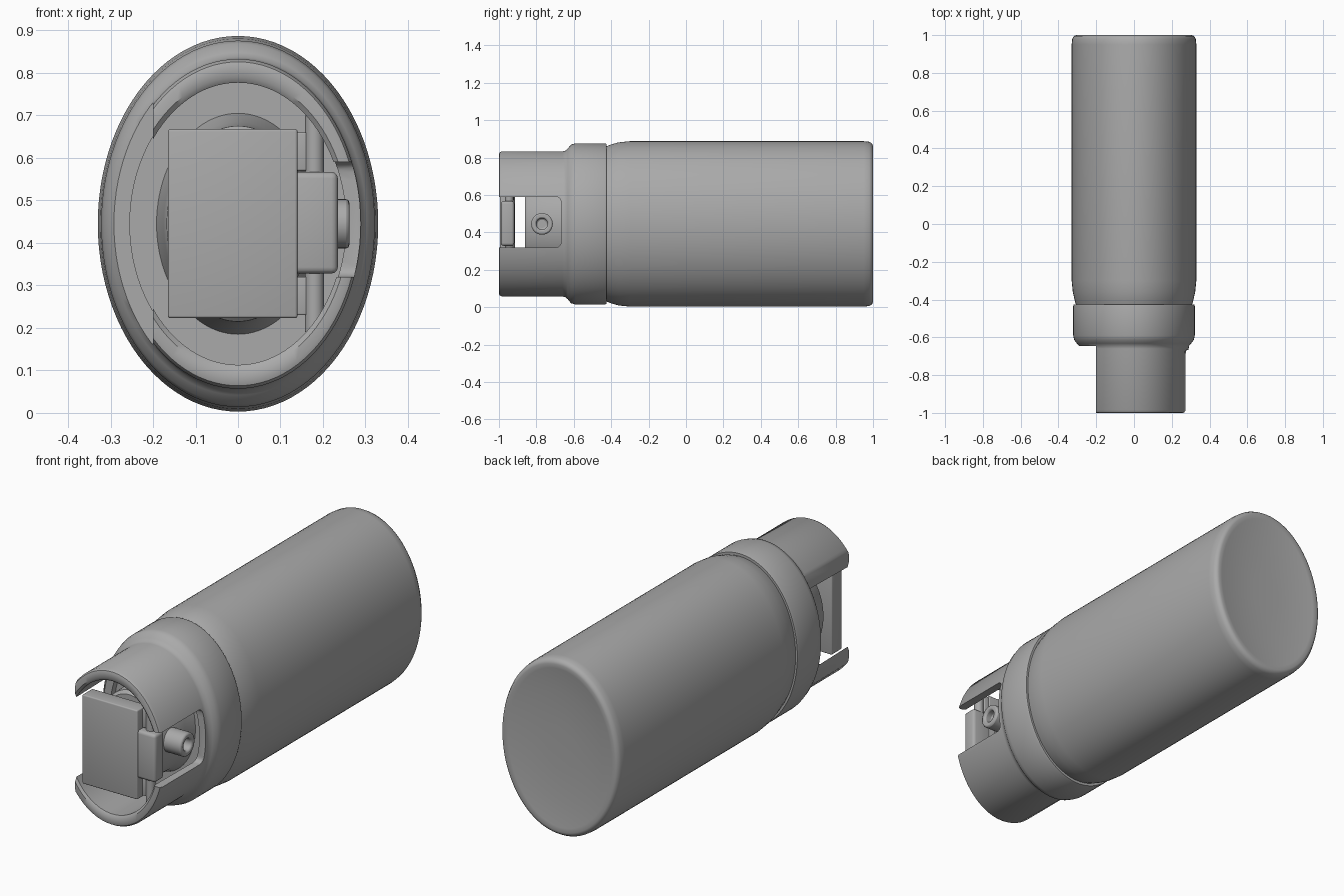
import bpy, bmesh, math
from mathutils import Vector, Matrix

if "Cube" in bpy.data.objects:
    bpy.data.objects.remove(bpy.data.objects["Cube"], do_unlink=True)

CZ = 0.445  # height of the long axis

grey = bpy.data.materials.new("plain grey")
grey.use_nodes = True
COLOR = (0.4, 0.4, 0.4, 1)
grey.diffuse_color = COLOR
grey.node_tree.nodes["Principled BSDF"].inputs["Base Color"].default_value = COLOR


def finish(name, bm):
    bmesh.ops.recalc_face_normals(bm, faces=bm.faces)
    mesh = bpy.data.meshes.new(name)
    bm.to_mesh(mesh)
    bm.free()
    obj = bpy.data.objects.new(name, mesh)
    bpy.context.collection.objects.link(obj)
    mesh.materials.append(grey)
    return obj


def smooth(obj, angle=40):
    bpy.ops.object.select_all(action="DESELECT")
    obj.select_set(True)
    bpy.context.view_layer.objects.active = obj
    bpy.ops.object.shade_smooth_by_angle(angle=math.radians(angle))


def loft(name, profile, segments=96):
    """Closed elliptical solid along y from (y, x radius, z radius) rings."""
    bm = bmesh.new()
    rings = []
    for y, rx, rz in profile:
        angles = [math.tau * i / segments for i in range(segments)]
        rings.append([bm.verts.new((rx * math.cos(a), y, CZ + rz * math.sin(a))) for a in angles])
    for a, b in zip(rings, rings[1:]):
        for i in range(segments):
            j = (i + 1) % segments
            bm.faces.new((a[i], a[j], b[j], b[i]))
    bm.faces.new(rings[0])
    bm.faces.new(rings[-1])
    return finish(name, bm)


def box(name, lo, hi, bevel=0.0):
    lo, hi = Vector(lo), Vector(hi)
    bm = bmesh.new()
    bmesh.ops.create_cube(bm, size=1)
    bmesh.ops.scale(bm, vec=hi - lo, verts=bm.verts)
    bmesh.ops.translate(bm, vec=(lo + hi) / 2, verts=bm.verts)
    if bevel:
        bmesh.ops.bevel(bm, geom=bm.edges[:], offset=bevel, segments=3, profile=0.5, affect="EDGES")
    return finish(name, bm)


def cylinder(name, start, end, radius, segments=32):
    start, end = Vector(start), Vector(end)
    axis = end - start
    turn = axis.to_track_quat("Z", "Y").to_matrix().to_4x4()
    bm = bmesh.new()
    bmesh.ops.create_cone(bm, cap_ends=True, segments=segments, radius1=radius, radius2=radius,
                          depth=axis.length, matrix=Matrix.Translation((start + end) / 2) @ turn)
    return finish(name, bm)


def cut(obj, cutter):
    mod = obj.modifiers.new("cut", "BOOLEAN")
    mod.operation = "DIFFERENCE"
    mod.solver = "EXACT"
    mod.object = cutter
    bpy.context.view_layer.objects.active = obj
    bpy.ops.object.modifier_apply(modifier=mod.name)
    bpy.data.objects.remove(cutter, do_unlink=True)


# Oval canister with a rounded shoulder and a shallow dished base
body = loft("canister_body", [
    (-0.43, 0.29, 0.39), (-0.43, 0.307, 0.413), (-0.40, 0.315, 0.425), (-0.36, 0.324, 0.436),
    (-0.30, 0.33, 0.442), (0.95, 0.33, 0.442), (0.98, 0.327, 0.439), (0.995, 0.318, 0.43),
    (1.0, 0.306, 0.416), (0.997, 0.285, 0.395), (0.985, 0.2, 0.28), (0.98, 0.08, 0.11)])
smooth(body)

# Collar that narrows into an open guard around the nozzle
guard = loft("collar_and_guard", [
    (-0.425, 0.30, 0.41), (-0.425, 0.318, 0.428), (-0.435, 0.322, 0.431), (-0.59, 0.322, 0.431),
    (-0.615, 0.316, 0.424), (-0.632, 0.303, 0.403), (-0.645, 0.292, 0.392),
    (-0.66, 0.289, 0.388), (-0.985, 0.289, 0.388), (-0.997, 0.283, 0.381), (-1.0, 0.275, 0.372),
    (-1.0, 0.26, 0.345), (-0.99, 0.25, 0.332), (-0.61, 0.255, 0.332)])
cut(guard, box("slot_cutter", (0.1, -1.4, 0.32), (0.6, -0.668, 0.59), 0.025))
cut(guard, box("side_cutter", (-0.6, -1.4, -0.3), (-0.2, -0.645, 1.2)))
smooth(guard)

# Valve stem behind the press plate
stem = loft("valve_stem", [
    (-0.58, 0.20, 0.27), (-0.67, 0.175, 0.24), (-0.845, 0.168, 0.23),
    (-0.86, 0.155, 0.215)])
smooth(stem)

# Side nozzle with a bored, rounded tip
nozzle = cylinder("nozzle", (0.05, -0.77, CZ), (0.262, -0.77, CZ), 0.058)
cut(nozzle, cylinder("bore_cutter", (0.22, -0.77, CZ), (0.4, -0.77, CZ), 0.03))
bevel = nozzle.modifiers.new("rounded tip", "BEVEL")
bevel.width, bevel.segments = 0.008, 2
smooth(nozzle)

# Press plate with its side tab and the hinge pin that holds it in the guard
smooth(box("press_plate", (-0.165, -0.995, 0.223), (0.14, -0.915, 0.668), 0.006))
smooth(box("press_tab", (0.12, -0.99, 0.328), (0.235, -0.918, 0.567), 0.015))
smooth(cylinder("hinge_pin", (0.18, -0.945, 0.19), (0.18, -0.945, 0.7), 0.022))
for name, low, high in (("upper_hinge_arm", 0.57, 0.66), ("lower_hinge_arm", 0.23, 0.32)):
    smooth(box(name, (0.13, -0.955, low), (0.165, -0.92, high), 0.004))
